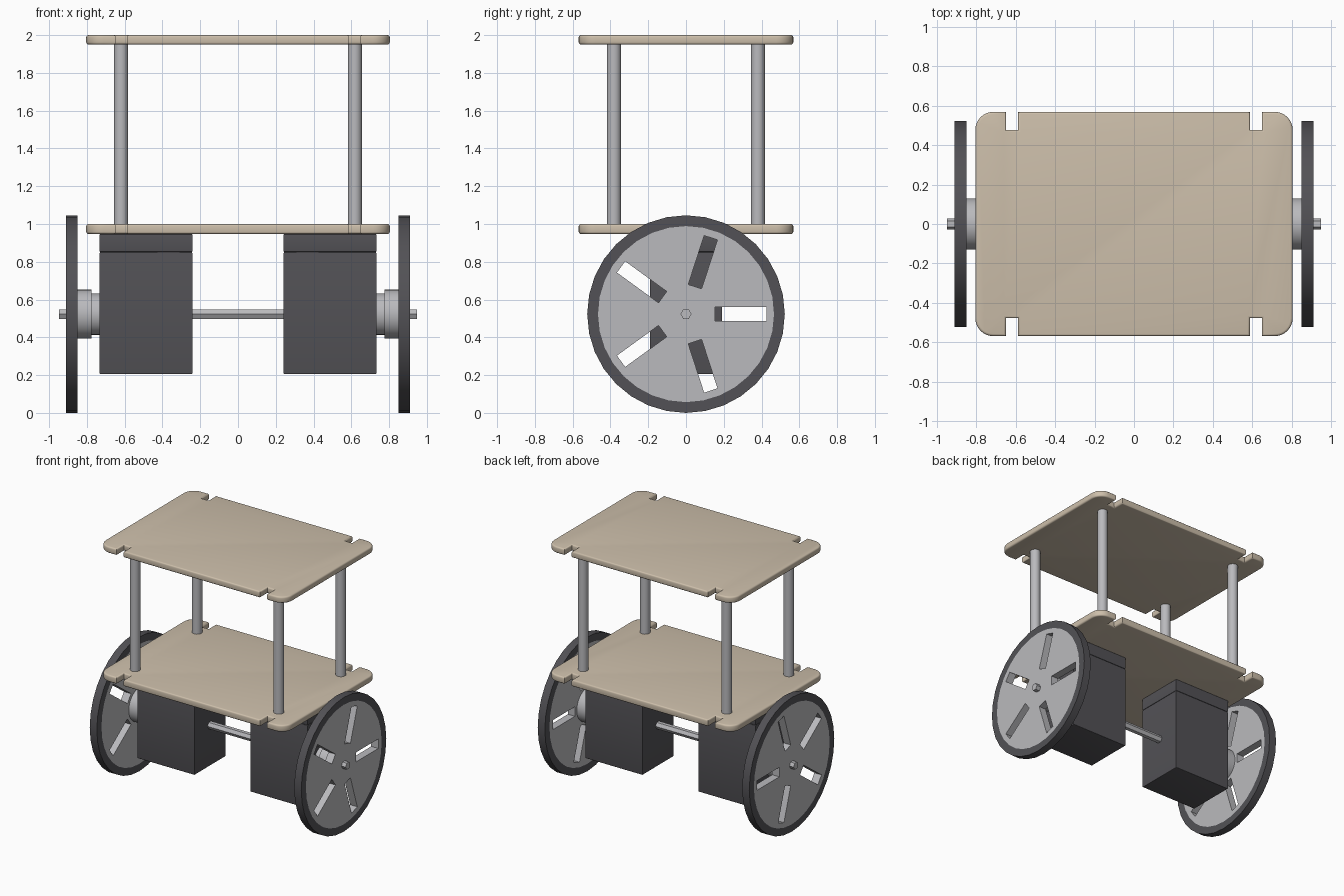
import bpy, bmesh, math

if "Cube" in bpy.data.objects:
    bpy.data.objects.remove(bpy.data.objects["Cube"])


def material(name, rgb):
    m = bpy.data.materials.new(name)
    m.diffuse_color = (*rgb, 1)
    m.use_nodes = True
    m.node_tree.nodes["Principled BSDF"].inputs["Base Color"].default_value = m.diffuse_color
    return m


WOOD = material("beige board", (0.61, 0.52, 0.405))
METAL = material("light grey metal", (0.49, 0.49, 0.51))
DARK = material("dark grey plastic", (0.085, 0.083, 0.092))


def circle(r, n, cu=0, cv=0):
    return [(cu + r * math.cos(2 * math.pi * i / n), cv + r * math.sin(2 * math.pi * i / n))
            for i in range(n)]


def rect(u0, u1, v0, v1):
    return [(u0, v0), (u1, v0), (u1, v1), (u0, v1)]


def prism(name, loops, lo, hi, axis, mat, bevel=0, mirror=(False, False)):
    """Solid from an outline (first loop) and holes, swept lo..hi along x or z."""
    place = (lambda u, v, w: (w, u, v)) if axis == 'x' else (lambda u, v, w: (u, v, w))
    bm = bmesh.new()
    rims = [[], []]
    for loop in loops:
        a, b = [[bm.verts.new(place(u, v, w)) for u, v in loop] for w in (lo, hi)]
        n = len(loop)
        for i in range(n):
            j = (i + 1) % n
            bm.faces.new((a[i], a[j], b[j], b[i]))
            rims[0].append(bm.edges.get((a[i], a[j])))
            rims[1].append(bm.edges.get((b[i], b[j])))
        if len(loops) == 1:
            bm.faces.new(a[::-1])
            bm.faces.new(b)
    if len(loops) > 1:
        for rim in rims:
            bmesh.ops.triangle_fill(bm, edges=rim, use_beauty=True,
                                    normal=(1, 0, 0) if axis == 'x' else (0, 0, 1))
    bmesh.ops.recalc_face_normals(bm, faces=bm.faces)
    if bevel:
        bmesh.ops.bevel(bm, geom=rims[0] + rims[1], offset=bevel, segments=3,
                        profile=0.5, affect='EDGES')
    me = bpy.data.meshes.new(name)
    bm.to_mesh(me)
    bm.free()
    me.materials.append(mat)
    me.polygons.foreach_set("use_smooth", [True] * len(me.polygons))
    me.set_sharp_from_angle(angle=0.6)
    ob = bpy.data.objects.new(name, me)
    bpy.context.collection.objects.link(ob)
    if any(mirror):
        mod = ob.modifiers.new("mirror", 'MIRROR')
        mod.use_axis = (*mirror, False)
        mod.use_mirror_merge = False
    return ob


# Board outline: one quarter with a notch and rounded corner, then mirrored round
W, D, R = 0.804, 0.568, 0.09
quarter = [(0.588, D), (0.588, D - 0.091), (0.648, D - 0.091), (0.648, D)]
quarter += [(W - R + R * math.sin(t), D - R + R * math.cos(t))
            for t in [math.pi / 2 * i / 8 for i in range(9)]]
outline = (quarter + [(x, -y) for x, y in reversed(quarter)]
           + [(-x, -y) for x, y in quarter] + [(-x, y) for x, y in reversed(quarter)])

# Two boards and the four posts between them
prism("lower_board", [outline], 0.947, 1.0, 'z', WOOD, 0.012)
prism("upper_board", [outline], 1.95, 2.0, 'z', WOOD, 0.012)
prism("posts", [circle(0.037, 24, 0.619, 0.381)], 1.0, 1.95, 'z', METAL, 0, (True, True))

# Motor housings with their top mounts
PAIR = (True, False)
box = rect(0.242, 0.732, -0.19, 0.19)
prism("motor_housings", [box], 0.205, 0.852, 'z', DARK, 0.005, PAIR)
prism("motor_mounts", [box], 0.852, 0.947, 'z', DARK, 0.004, PAIR)

# Hexagonal axle and stepped hubs
C = 0.523
prism("axle", [circle(0.029, 6, 0, C)], -0.947, 0.947, 'x', METAL)
prism("inner_hubs", [circle(0.11, 32, 0, C)], 0.73, 0.775, 'x', METAL, 0, PAIR)
prism("outer_hubs", [circle(0.13, 32, 0, C)], 0.775, 0.852, 'x', METAL, 0, PAIR)

# Wheels: a disc with five radial slots inside a tyre
slots = []
for k in range(5):
    c, s = math.cos(k * math.tau / 5), math.sin(k * math.tau / 5)
    slots.append([(u * c - v * s, C + u * s + v * c)
                  for u, v in rect(0.153, 0.425, -0.037, 0.037)])
prism("wheel_discs", [circle(0.466, 32, 0, C)] + slots, 0.85, 0.911, 'x', METAL, 0, PAIR)
prism("tyres", [circle(C, 32, 0, C), circle(0.466, 32, 0, C)], 0.85, 0.911, 'x', DARK, 0, PAIR)
